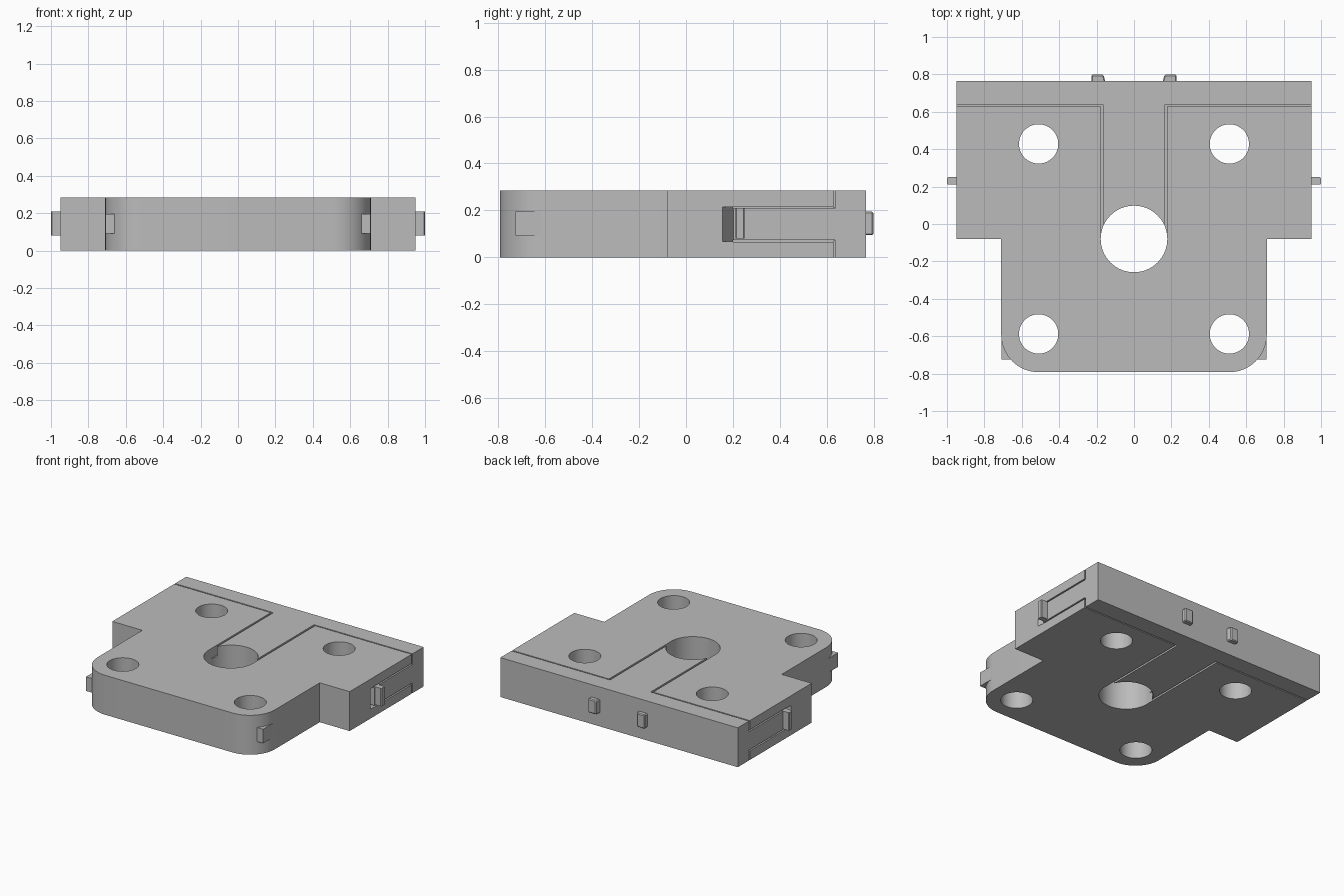
import bpy, bmesh, math

cube = bpy.data.objects.get("Cube")
if cube:
    bpy.data.objects.remove(cube, do_unlink=True)

HEIGHT = 0.285
LOW, HIGH = 0.07, 0.213      # thickness range of the spring arms

grey = bpy.data.materials.new("plain grey")
grey.use_nodes = True
grey.diffuse_color = (0.5, 0.5, 0.5, 1)
grey.node_tree.nodes["Principled BSDF"].inputs["Base Color"].default_value = (0.5, 0.5, 0.5, 1)


def prism(name, outline, z0, z1):
    """Extrude a flat outline from z0 to z1."""
    bm = bmesh.new()
    face = bm.faces.new([bm.verts.new((x, y, z0)) for x, y in outline])
    top = bmesh.ops.extrude_face_region(bm, geom=[face])["geom"]
    verts = [v for v in top if isinstance(v, bmesh.types.BMVert)]
    bmesh.ops.translate(bm, verts=verts, vec=(0, 0, z1 - z0))
    bmesh.ops.recalc_face_normals(bm, faces=bm.faces[:])
    mesh = bpy.data.meshes.new(name)
    bm.to_mesh(mesh)
    bm.free()
    mesh.materials.append(grey)
    obj = bpy.data.objects.new(name, mesh)
    bpy.context.collection.objects.link(obj)
    return obj


def rect(x0, x1, y0, y1):
    return [(x0, y0), (x1, y0), (x1, y1), (x0, y1)]


def flip(outline, side):
    return [(side * x, y) for x, y in outline]


def arc(cx, cy, r, a0, a1, n):
    angles = [math.radians(a0 + (a1 - a0) * i / n) for i in range(n + 1)]
    return [(cx + r * math.cos(a), cy + r * math.sin(a)) for a in angles]


def cut(target, outline, z0, z1):
    """Subtract a prism from the target."""
    cutter = prism("cutter", outline, z0, z1)
    cutter.hide_render = True
    mod = target.modifiers.new("cut", 'BOOLEAN')
    mod.operation = 'DIFFERENCE'
    mod.solver = 'EXACT'
    mod.object = cutter
    bpy.context.view_layer.objects.active = target
    bpy.ops.object.modifier_apply(modifier=mod.name)
    bpy.data.objects.remove(cutter, do_unlink=True)


# Stepped plate with two rounded front corners
half = arc(0.51, -0.592, 0.2, -90, 0, 16) + [(0.71, -0.08), (0.95, -0.08), (0.95, 0.765)]
body = prism("plate", half + flip(half[::-1], -1), 0, HEIGHT)

# Centre bore and four bolt holes
holes = [(0, -0.08, 0.178)] + [(x, y, 0.105) for x in (-0.51, 0.51) for y in (-0.588, 0.428)]
for cx, cy, r in holes:
    cut(body, arc(cx, cy, r, 0, 360, 64)[:-1], -0.1, HEIGHT + 0.1)

for side in (-1, 1):
    # L-shaped slits in the top and bottom faces
    slit = [(0.163, -0.08), (0.177, -0.08), (0.177, 0.628), (1, 0.628), (1, 0.637), (0.163, 0.637)]
    for z0, z1 in ((HIGH, HEIGHT + 0.1), (-0.1, LOW)):
        cut(body, flip(slit, side), z0, z1)
    # Slits above and below the spring arm
    for z in (LOW, HIGH):
        cut(body, flip(rect(0.77, 1, 0.2, 0.635), side), z - 0.005, z + 0.005)
    # Sloped pocket in front of the arm tip
    cut(body, flip([(0.95, 0.155), (1, 0.155), (1, 0.203), (0.87, 0.203)], side), LOW - 0.002, HIGH + 0.002)

# Small catches, mirrored left and right
for side, word in ((-1, "right"), (1, "left")):
    prism(word + "_side_catch",
          flip([(0.9, 0.21), (0.995, 0.21), (1, 0.215), (1, 0.245), (0.995, 0.25), (0.9, 0.25)], side),
          0.08, 0.21)
    prism(word + "_front_catch", flip(rect(0.63, 0.709, -0.725, -0.6), side), 0.093, 0.195)
    back = prism(word + "_back_catch",
                 flip([(0.15, 0.75), (0.227, 0.75), (0.227, 0.798), (0.163, 0.798)], side),
                 0.095, 0.195)
    bevel = back.modifiers.new("soft edges", 'BEVEL')
    bevel.width = 0.006
    bevel.segments = 1

# Smooth round walls, crisp edges
bpy.ops.object.select_all(action='DESELECT')
body.select_set(True)
bpy.context.view_layer.objects.active = body
bpy.ops.object.shade_smooth_by_angle(angle=math.radians(30))
